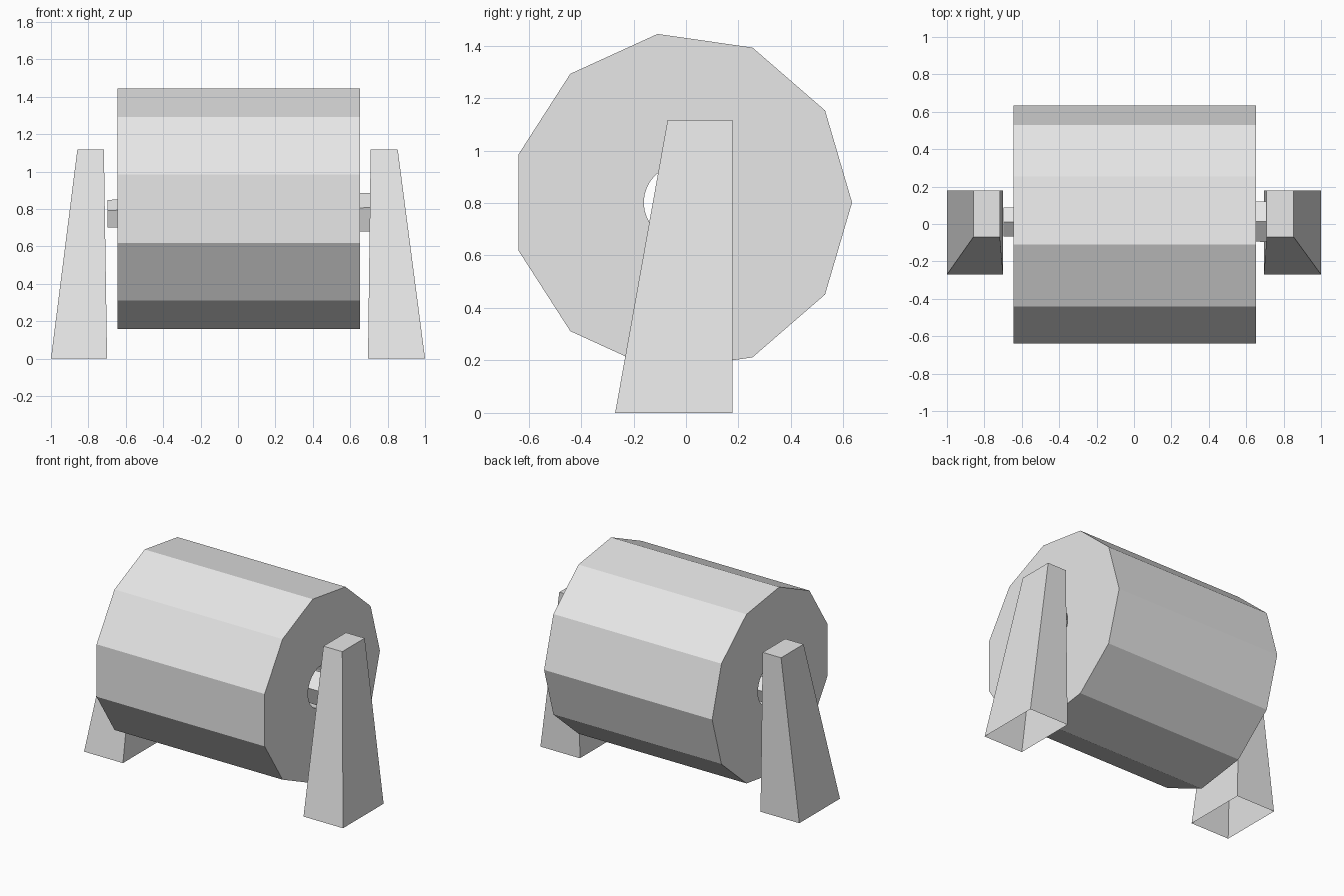
import bpy
import bmesh
from math import cos, sin, tau

cube = bpy.data.objects.get("Cube")
if cube:
    bpy.data.objects.remove(cube, do_unlink=True)

GREY = (0.8, 0.8, 0.8, 1.0)
grey = bpy.data.materials.new("light_grey")
grey.use_nodes = True
grey.diffuse_color = GREY
grey.node_tree.nodes["Principled BSDF"].inputs["Base Color"].default_value = GREY


def finish(name, bm):
    bmesh.ops.recalc_face_normals(bm, faces=bm.faces)
    mesh = bpy.data.meshes.new(name)
    bm.to_mesh(mesh)
    bm.free()
    mesh.materials.append(grey)
    obj = bpy.data.objects.new(name, mesh)
    bpy.context.collection.objects.link(obj)
    return obj


def ring(bm, x, center, radius, sides, turn=0.0):
    """Regular polygon of vertices in the plane at x."""
    y, z = center
    return [bm.verts.new((x, y + radius * cos(tau * (i / sides + turn)),
                          z + radius * sin(tau * (i / sides + turn))))
            for i in range(sides)]


def bridge(bm, a, b):
    n = len(a)
    for i in range(n):
        j = (i + 1) % n
        bm.faces.new((a[i], a[j], b[j], b[i]))


def prism(name, end_a, end_b, sides, turn=0.0):
    """Capped prism between two (x, center, radius) ends."""
    bm = bmesh.new()
    a, b = (ring(bm, *end, sides, turn) for end in (end_a, end_b))
    bridge(bm, a, b)
    bm.faces.new(a)
    bm.faces.new(b)
    return finish(name, bm)


# Eleven-sided drum with a round bore along its length
hub = (-0.016, 0.802)
drum = prism("drum", (-0.645, hub, 0.649), (0.653, hub, 0.649), 11)
bore = prism("bore_cutter", (-0.9, hub, 0.145), (0.9, hub, 0.145), 32)
bore.hide_render = True
bore.hide_set(True)
cut = drum.modifiers.new("bore", 'BOOLEAN')
cut.operation = 'DIFFERENCE'
cut.solver = 'EXACT'
cut.object = bore

# Five-sided tapered axle
prism("axle", (-0.699, (0.011, 0.768), 0.081),
      (0.72, (0.013, 0.772), 0.1145), 5, turn=0.25)


# Tapered stands, open underneath
def stand(name, base_x, top_x):
    bm = bmesh.new()
    loops = []
    for (x0, x1), front, z in ((base_x, -0.27, 0.0), (top_x, -0.07, 1.117)):
        loops.append([bm.verts.new((x, y, z)) for x, y in
                      ((x0, front), (x1, front), (x1, 0.178), (x0, 0.178))])
    bridge(bm, *loops)
    bm.faces.new(loops[1])
    finish(name, bm)


stand("left_stand", (0.695, 1.0), (0.709, 0.854))
stand("right_stand", (-1.0, -0.7), (-0.859, -0.717))
